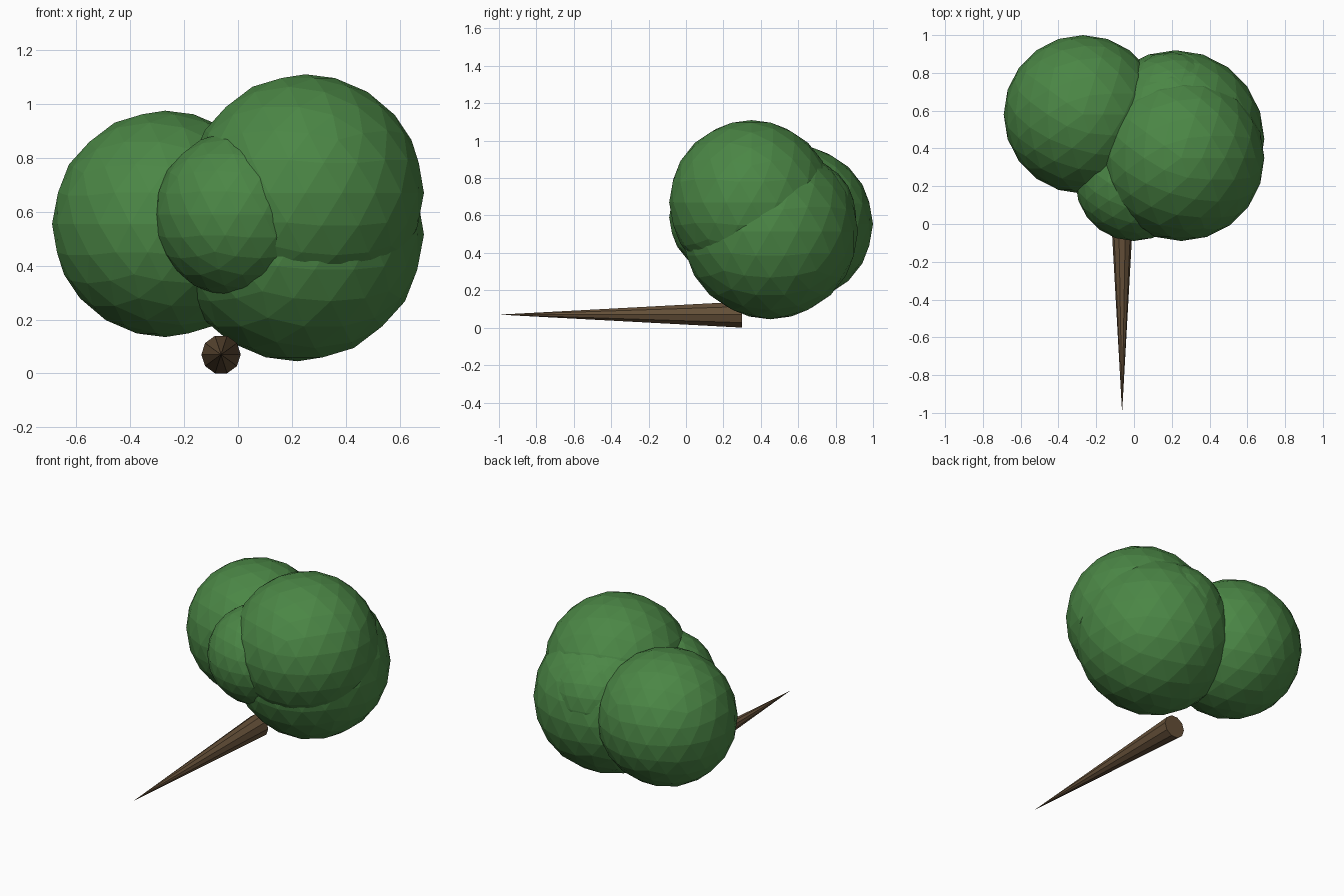
import bpy
from math import radians

if "Cube" in bpy.data.objects:
    bpy.data.objects.remove(bpy.data.objects["Cube"])


def material(name, color):
    m = bpy.data.materials.new(name)
    m.diffuse_color = color
    m.use_nodes = True
    m.node_tree.nodes["Principled BSDF"].inputs["Base Color"].default_value = m.diffuse_color
    return m


leaf = material("leaf_green", (0.07, 0.24, 0.06, 1))
bark = material("bark_brown", (0.13, 0.08, 0.04, 1))

# Foliage: overlapping faceted balls (centre, radius)
clumps = {
    "foliage_left": ((-0.27, 0.58, 0.555), 0.42),
    "foliage_upper_right": ((0.25, 0.35, 0.67), 0.44),
    "foliage_lower_right": ((0.22, 0.45, 0.515), 0.47),
    "foliage_front": ((0.0, 0.22, 0.59), 0.31),
    "foliage_back": ((0.20, 0.60, 0.60), 0.31),
}
for name, (centre, radius) in clumps.items():
    bpy.ops.mesh.primitive_ico_sphere_add(subdivisions=3, radius=radius, location=centre)
    ball = bpy.context.object
    ball.name = name
    ball.data.materials.append(leaf)

# Trunk: ten-sided cone lying along y, its tip facing the front
bpy.ops.mesh.primitive_cone_add(vertices=10, radius1=0.073, radius2=0, depth=1.3,
                                location=(-0.063, -0.35, 0.07),
                                rotation=(radians(90), 0, radians(0)))
trunk = bpy.context.object
trunk.name = "trunk"
trunk.rotation_euler.rotate_axis('Z', radians(18))
trunk.data.materials.append(bark)
